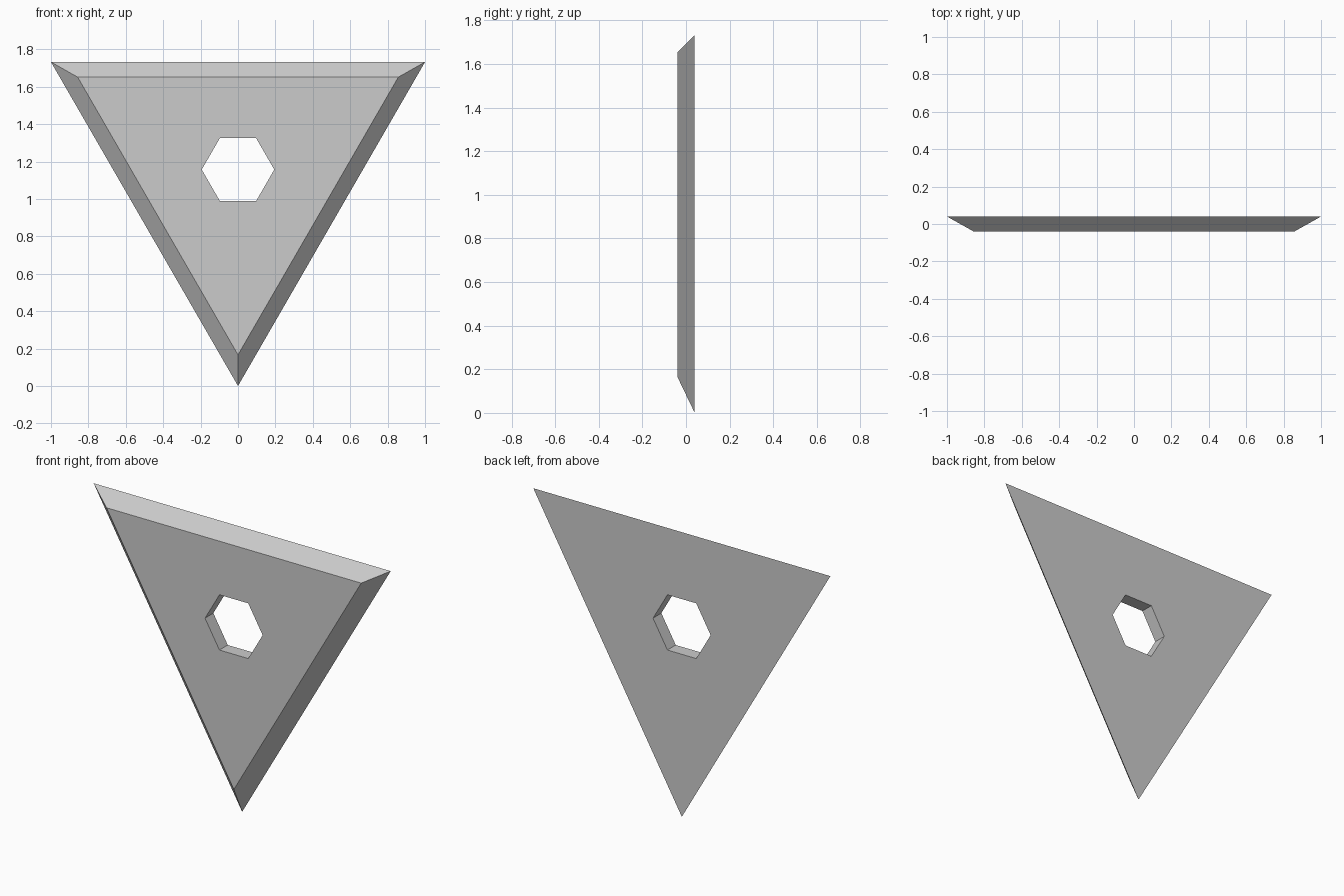
import bpy, bmesh
from math import sin, cos, pi

if "Cube" in bpy.data.objects:
    bpy.data.objects.remove(bpy.data.objects["Cube"])


def prism(name, sides, start, rings):
    """Closed solid lofted along y; rings = [(y, radius, centre_z), ...]."""
    bm = bmesh.new()
    loops = []
    for y, r, cz in rings:
        angles = [start + 2 * pi * i / sides for i in range(sides)]
        loops.append([bm.verts.new((r * cos(a), y, cz + r * sin(a))) for a in angles])
    for a, b in zip(loops, loops[1:]):
        for i in range(sides):
            j = (i + 1) % sides
            bm.faces.new((a[i], a[j], b[j], b[i]))
    bm.faces.new(loops[0])
    bm.faces.new(loops[-1])
    bmesh.ops.recalc_face_normals(bm, faces=bm.faces)
    mesh = bpy.data.meshes.new(name)
    bm.to_mesh(mesh)
    bm.free()
    obj = bpy.data.objects.new(name, mesh)
    bpy.context.collection.objects.link(obj)
    return obj


# Triangular plate, point down, with bevelled rim narrowing to the front
plate = prism("triangle_plate", 3, -pi / 2,
              [(-0.04, 0.99, 1.1565), (0.04, 1.1547, 1.1547)])

# Hexagonal hole straight through the middle
cutter = prism("hex_hole_cutter", 6, 0, [(-0.3, 0.194, 1.157), (0.3, 0.194, 1.157)])
cutter.hide_render = True
cutter.hide_set(True)

hole = plate.modifiers.new("hex_hole", 'BOOLEAN')
hole.operation = 'DIFFERENCE'
hole.solver = 'EXACT'
hole.object = cutter
